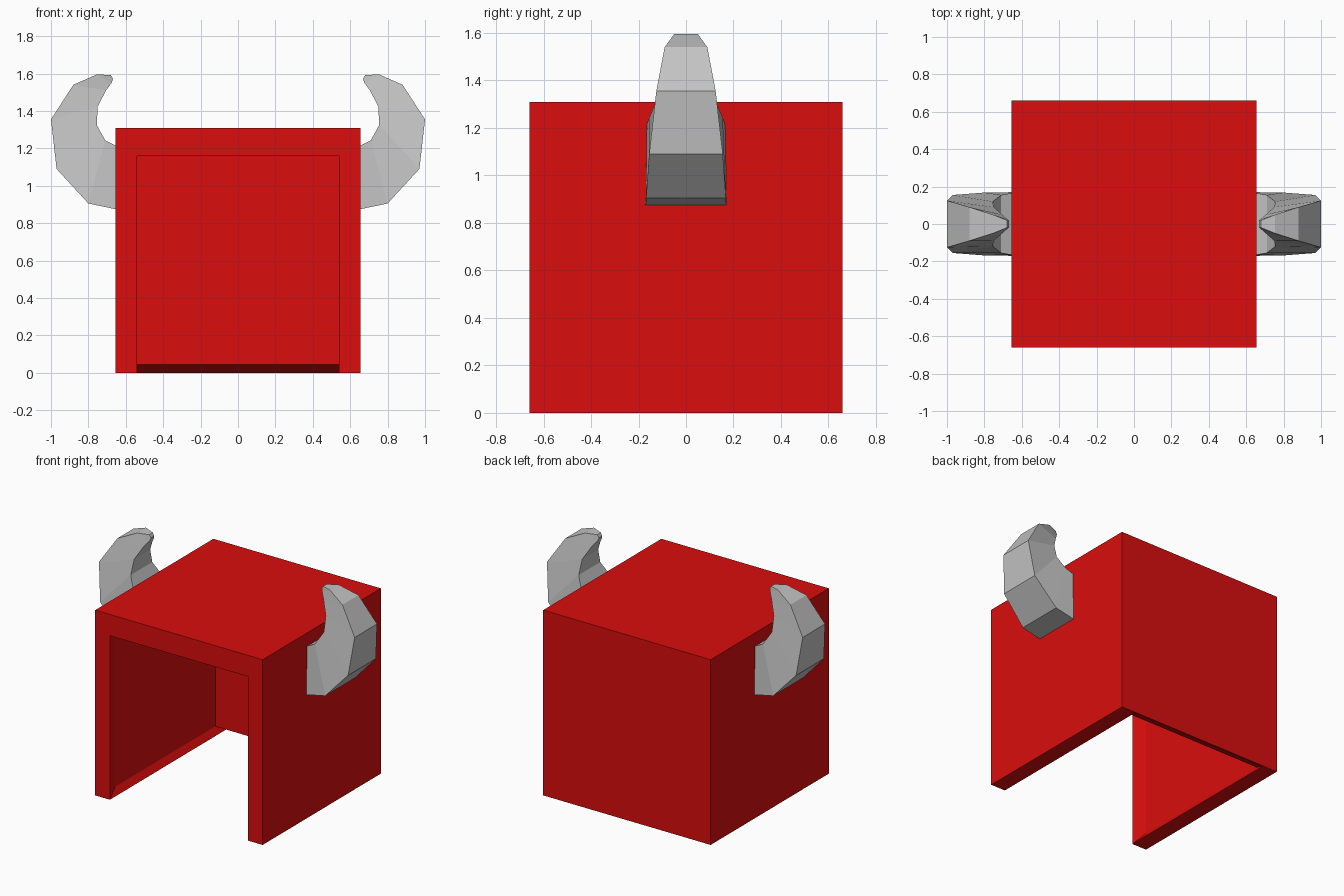
import bpy
import bmesh

if "Cube" in bpy.data.objects:
    bpy.data.objects.remove(bpy.data.objects["Cube"])


def material(name, rgb):
    m = bpy.data.materials.new(name)
    m.diffuse_color = (*rgb, 1.0)
    m.use_nodes = True
    m.node_tree.nodes["Principled BSDF"].inputs["Base Color"].default_value = m.diffuse_color
    return m


red = material("red", (0.70, 0.004, 0.004))
grey = material("horn grey", (0.55, 0.55, 0.55))


def add_object(name, bm, mat):
    bmesh.ops.recalc_face_normals(bm, faces=bm.faces)
    mesh = bpy.data.meshes.new(name)
    bm.to_mesh(mesh)
    bm.free()
    mesh.materials.append(mat)
    ob = bpy.data.objects.new(name, mesh)
    bpy.context.collection.objects.link(ob)
    return ob


# Box shell, open at the front and bottom, with a slightly wider cavity
W, D, H = 0.655, 0.66, 1.31       # outer half width, half depth, height
OW, OH = 0.54, 1.16               # opening half width and height
CW, CD, CB, CT = 0.57, 0.56, 0.045, 1.19  # cavity
bm = bmesh.new()


def corners(s):
    """Outer, opening and cavity corners of one side (s = -1 or 1)."""
    pts = dict(
        o_fb=(W, -D, 0), o_ft=(W, -D, H), o_bb=(W, D, 0), o_bt=(W, D, H),
        p_fb=(OW, -D, 0), p_ft=(OW, -D, OH), p_bb=(OW, D, 0),
        c_fb=(CW, -CD, CB), c_ft=(CW, -CD, CT),
        c_bb=(CW, CD, CB), c_bt=(CW, CD, CT))
    return {k: bm.verts.new((s * x, y, z)) for k, (x, y, z) in pts.items()}


left, right = corners(-1), corners(1)
for v in (left, right):
    for keys in ("o_fb o_ft o_bt o_bb",     # outer wall
                 "o_fb o_ft p_ft p_fb",     # front rim
                 "o_fb o_bb p_bb p_fb",     # bottom rim
                 "c_fb c_ft c_bt c_bb",     # cavity wall
                 "p_fb p_ft c_ft c_fb",     # front lip
                 "p_fb p_bb c_bb c_fb"):    # bottom lip
        bm.faces.new([v[k] for k in keys.split()])
for a, b in (("o_ft", "o_bt"),              # roof
             ("o_ft", "p_ft"),              # front rim above the opening
             ("p_ft", "c_ft"),              # lip above the opening
             ("c_ft", "c_bt"),              # cavity ceiling
             ("c_bt", "c_bb"),              # cavity back
             ("c_bb", "p_bb")):             # sloped foot of the back wall
    bm.faces.new([left[a], left[b], right[b], right[a]])
bm.faces.new([left["o_bt"], left["o_bb"], left["p_bb"], right["p_bb"],
              right["o_bb"], right["o_bt"]])
add_object("box_shell", bm, red)

# Horns: sections with outer (x, z, half width) and inner (x, z, half width)
SECTIONS = [
    ((0.655, 0.875, 0.17), (0.655, 1.215, 0.165)),
    ((0.80, 0.905, 0.168), (0.71, 1.243, 0.155)),
    ((0.97, 1.09, 0.155), (0.755, 1.325, 0.12)),
    ((1.00, 1.355, 0.125), (0.75, 1.425, 0.09)),
    ((0.88, 1.54, 0.09), (0.705, 1.51, 0.05)),
    ((0.755, 1.595, 0.05), (0.676, 1.55, 0.025)),
    ((0.68, 1.592, 0.02), (0.668, 1.572, 0.018)),
]


def horn(name, s):
    bm = bmesh.new()
    rings = []
    for (ox, oz, ow), (ix, iz, iw) in SECTIONS:
        rings.append([bm.verts.new(p) for p in (
            (s * ox, -ow, oz), (s * ox, ow, oz),
            (s * ix, iw, iz), (s * ix, -iw, iz))])
    for a, b in zip(rings, rings[1:]):
        for i in range(4):
            j = (i + 1) % 4
            bm.faces.new((a[i], a[j], b[j], b[i]))
    bm.faces.new(rings[0])
    bm.faces.new(rings[-1])
    add_object(name, bm, grey)


horn("left_horn", -1)
horn("right_horn", 1)
